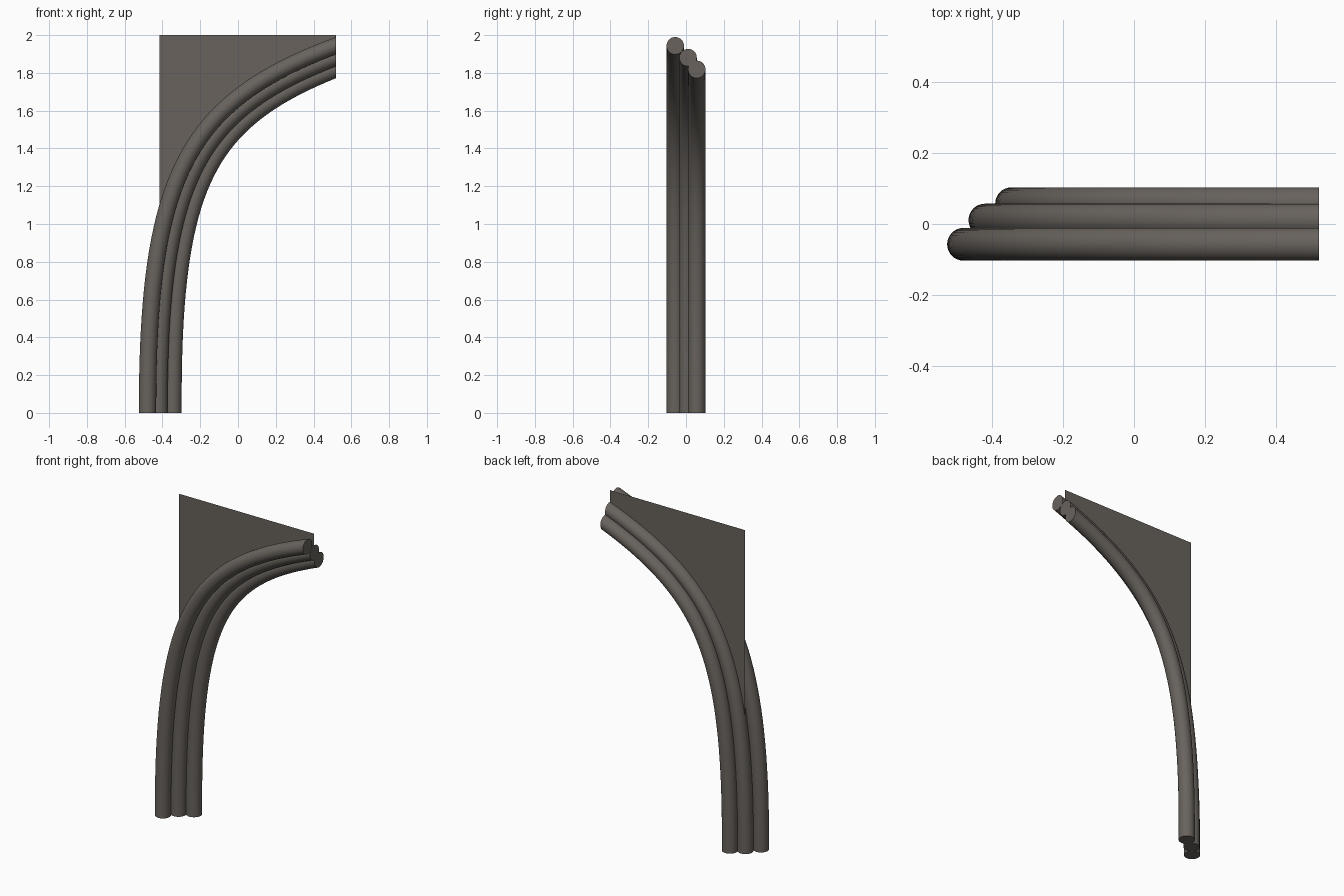
import bpy, bmesh, math
from mathutils import Vector

if "Cube" in bpy.data.objects:
    bpy.data.objects.remove(bpy.data.objects["Cube"])

END_X = 0.52
STEPS, SIDES = 40, 32

stone = bpy.data.materials.new("dark_stone")
stone.diffuse_color = (0.138, 0.123, 0.109, 1)
stone.use_nodes = True
stone.node_tree.nodes["Principled BSDF"].inputs["Base Color"].default_value = stone.diffuse_color

# outer edge of the half arch, in x and z
P = [Vector(p) for p in ((-0.525, 0), (-0.525, 1.25), (-0.326, 1.684), (END_X, 1.99))]


def arch(t, near, far):
    """Point and inward normal at t, offset inwards by near (foot) to far (crown)."""
    k = min(t, 1.0)
    s = 1 - k
    p = P[0]*s**3 + P[1]*3*s*s*k + P[2]*3*s*k*k + P[3]*k**3
    d = (P[1]-P[0])*s*s + (P[2]-P[1])*2*s*k + (P[3]-P[2])*k*k
    d.normalize()
    n = Vector((d.y, -d.x))
    p = p + d*(t - k) + n*(near + (far - near)*k)   # straight run past the end
    return p, n


def finish(name, bm):
    bmesh.ops.recalc_face_normals(bm, faces=bm.faces)
    me = bpy.data.meshes.new(name)
    bm.to_mesh(me)
    bm.free()
    me.materials.append(stone)
    ob = bpy.data.objects.new(name, me)
    bpy.context.collection.objects.link(ob)
    bpy.ops.object.select_all(action='DESELECT')
    ob.select_set(True)
    bpy.context.view_layer.objects.active = ob
    return ob


def rib(name, y, near, far):
    """Round rib swept along the arch and cut off upright at the crown."""
    bm = bmesh.new()
    rings = []
    ts = [i/STEPS for i in range(STEPS + 1)] + [1.12]
    for t in ts:
        p, n = arch(t, near, far)
        r = 0.046 - 0.003*min(t, 1)
        ring = []
        for j in range(SIDES):
            a = 2*math.pi*j/SIDES
            q = p + n*(r*math.cos(a))
            ring.append(bm.verts.new((q.x, y + 0.046*math.sin(a), q.y)))
        rings.append(ring)
    for a, b in zip(rings, rings[1:]):
        for j in range(SIDES):
            k = (j + 1) % SIDES
            bm.faces.new((a[j], a[k], b[k], b[j]))
    bmesh.ops.bisect_plane(bm, geom=bm.verts[:] + bm.edges[:] + bm.faces[:],
                           plane_co=(END_X, 0, 0), plane_no=(1, 0, 0), clear_outer=True)
    bmesh.ops.holes_fill(bm, edges=[e for e in bm.edges if e.is_boundary], sides=0)
    finish(name, bm)
    bpy.ops.object.shade_smooth_by_angle(angle=math.radians(40))


# three stepped ribs: y, inward offset at the foot, at the crown
rib("front_rib", -0.057, 0.046, 0.043)
rib("middle_rib", 0.011, 0.106, 0.102)
rib("back_rib", 0.057, 0.181, 0.160)

# thin spandrel sheet above the arch, its lower edge buried in the middle rib
LEFT_X, SHEET_Y = -0.415, 0.008
edge = [arch(i/STEPS, 0.085, 0.085)[0] for i in range(STEPS + 1)]
edge = [p for p in edge if LEFT_X < p.x < END_X]
start = Vector((LEFT_X, 0.72))
edge = [start] + [p for p in edge if p.y > start.y] + [Vector((END_X, 1.89))]
bm = bmesh.new()
low = [bm.verts.new((p.x, SHEET_Y, p.y)) for p in edge]
top = [bm.verts.new((p.x, SHEET_Y, 2.0)) for p in edge]
for i in range(len(edge) - 1):
    bm.faces.new((low[i], low[i+1], top[i+1], top[i]))
finish("spandrel_sheet", bm)
